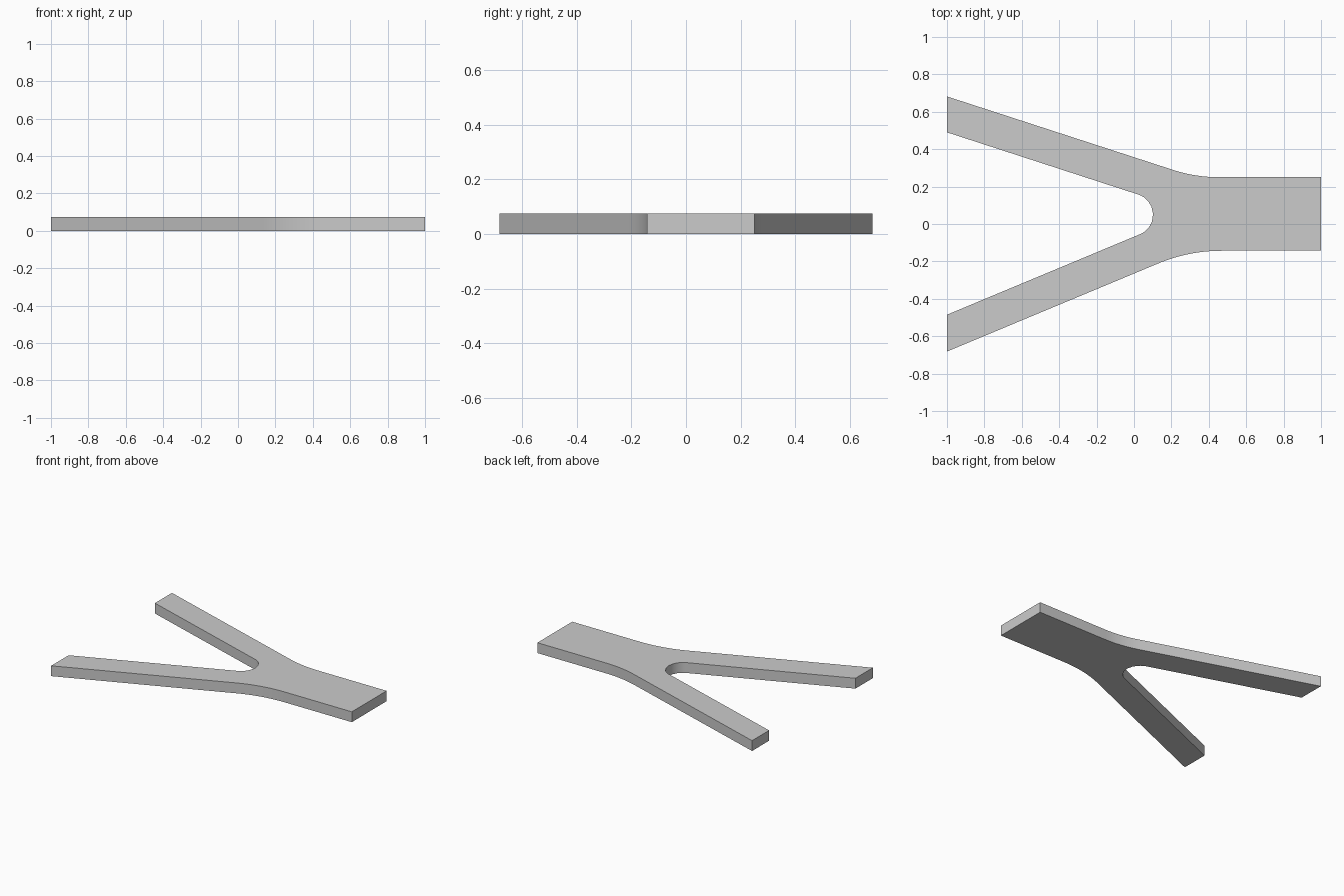
import bpy, bmesh
from mathutils import Vector

if "Cube" in bpy.data.objects:
    bpy.data.objects.remove(bpy.data.objects["Cube"])

THICK = 0.074


def fillet(a, corner, b, radius, steps=14):
    """Circular arc rounding a corner, running from side a to side b."""
    a, c, b = Vector(a), Vector(corner), Vector(b)
    u, v = (a - c).normalized(), (b - c).normalized()
    half = u.angle(v) / 2
    bisector = (u + v).normalized()
    from math import sin, tan
    centre = c + bisector * radius / sin(half)
    start = c + u * radius / tan(half) - centre
    end = c + v * radius / tan(half) - centre
    return [centre + start.lerp(end, i / steps).normalized() * radius
            for i in range(steps + 1)]


def line_hit(p, slope, q, slope2):
    """Crossing point of two lines given by point and slope."""
    x = (q[1] - p[1] + slope * p[0] - slope2 * q[0]) / (slope - slope2)
    return (x, p[1] + slope * (x - p[0]))


# Ends of the two arms and the trunk
up_out, up_in = (-1, 0.682), (-1, 0.490)
low_in, low_out = (-1, -0.485), (-1, -0.682)
trunk_top, trunk_low = (1, 0.25), (1, -0.143)
s_up, s_low = -0.325, 0.417

low_corner = line_hit(low_out, s_low, trunk_low, 0)
up_corner = line_hit(up_out, s_up, trunk_top, 0)
crotch = line_hit(low_in, s_low, up_in, s_up)

# Outline, counter-clockwise
outline = [low_out, *fillet(low_out, low_corner, trunk_low, 0.88),
           trunk_low, trunk_top,
           *fillet(trunk_top, up_corner, up_out, 0.80),
           up_out, up_in,
           *fillet(up_in, crotch, low_in, 0.113), low_in]

# Extruded plate
bm = bmesh.new()
base = bm.faces.new([bm.verts.new((p[0], p[1], 0)) for p in outline])
top = bmesh.ops.extrude_face_region(bm, geom=[base])["geom"]
bmesh.ops.translate(bm, vec=(0, 0, THICK),
                    verts=[g for g in top if isinstance(g, bmesh.types.BMVert)])
bmesh.ops.recalc_face_normals(bm, faces=bm.faces)
mesh = bpy.data.meshes.new("forked_plate")
bm.to_mesh(mesh)
bm.free()
plate = bpy.data.objects.new("forked_plate", mesh)
bpy.context.collection.objects.link(plate)

# Smooth curved sides, sharp rims
bpy.context.view_layer.objects.active = plate
plate.select_set(True)
bpy.ops.object.shade_smooth_by_angle(angle=0.52)
